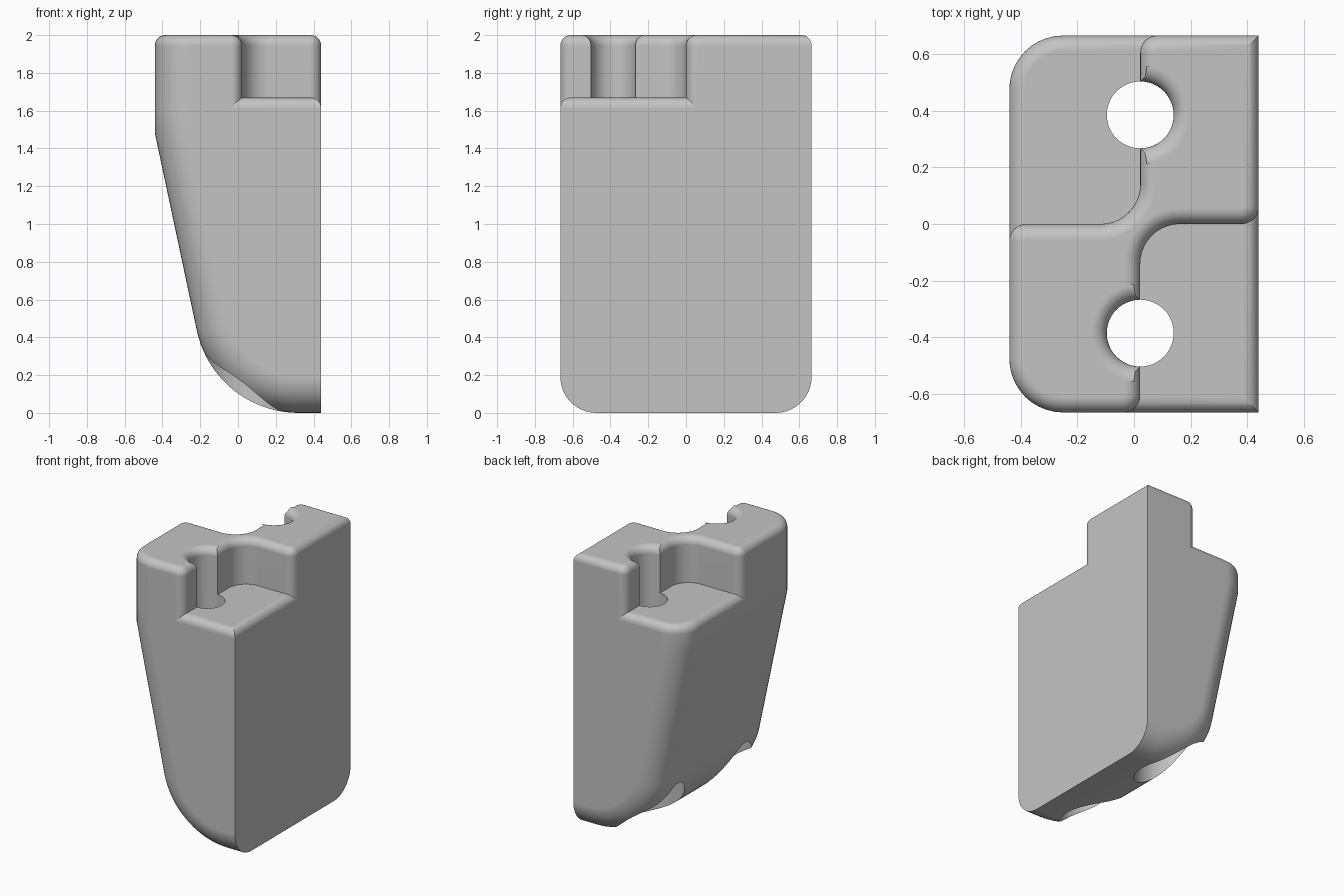
import bpy, bmesh
from math import sin, cos, radians

cube = bpy.data.objects.get("Cube")
if cube:
    bpy.data.objects.remove(cube, do_unlink=True)

X, Y = 0.44, 0.665            # half width and half depth
DECK, TOP = 1.67, 2.0         # low and high top levels
EDGE = 0.055                  # small rounding on the upper edges
ROUND = 0.19                  # large rounding of the body
MID, HOLE_Y = 0.022, 0.385    # hole axes
HOLE_R, BORE_R = 0.118, 0.23
BASE = DECK - EDGE            # level where the upper parts begin

grey = bpy.data.materials.new("plain_grey")
grey.use_nodes = True
grey.diffuse_color = (0.55, 0.55, 0.55, 1)
bsdf = next(n for n in grey.node_tree.nodes if n.type == "BSDF_PRINCIPLED")
bsdf.inputs["Base Color"].default_value = grey.diffuse_color


def arc(cx, cy, r, start, end, n=10):
    angles = [radians(start + (end - start) * i / n) for i in range(n + 1)]
    return [(cx + r * cos(a), cy + r * sin(a)) for a in angles]


def inset(outline, d):
    """Move every side of a counter-clockwise outline inward by d."""
    result = []
    for i, (x, y) in enumerate(outline):
        normals = []
        for (ax, ay), (bx, by) in ((outline[i - 1], (x, y)),
                                   ((x, y), outline[(i + 1) % len(outline)])):
            dx, dy = bx - ax, by - ay
            length = (dx * dx + dy * dy) ** 0.5
            normals.append((-dy / length, dx / length))
        (px, py), (qx, qy) = normals
        k = d / (1 + px * qx + py * qy)
        result.append((x + k * (px + qx), y + k * (py + qy)))
    return result


def skin(name, rings):
    """Closed mesh through a series of equal rings."""
    bm = bmesh.new()
    loops = [[bm.verts.new(p) for p in ring] for ring in rings]
    for a, b in zip(loops, loops[1:]):
        for i in range(len(a)):
            j = (i + 1) % len(a)
            bm.faces.new((a[i], a[j], b[j], b[i]))
    bm.faces.new(loops[0][::-1])
    bm.faces.new(loops[-1])
    bmesh.ops.recalc_face_normals(bm, faces=bm.faces[:])
    mesh = bpy.data.meshes.new(name)
    bm.to_mesh(mesh)
    bm.free()
    mesh.materials.append(grey)
    obj = bpy.data.objects.new(name, mesh)
    bpy.context.collection.objects.link(obj)
    return obj


def prism(name, outline, bottom, top, r=0, steps=8):
    """Upright block, with a rounded top edge when r is given."""
    rings = [[(x, y, bottom) for x, y in outline]]
    for i in range(steps + 1 if r else 1):
        a = radians(90 * i / steps)
        ring = inset(outline, r * (1 - cos(a))) if r else outline
        rings.append([(x, y, top - r + r * sin(a)) for x, y in ring])
    if r:
        rings.pop(0) if abs(top - r - bottom) < 1e-6 else None
    return skin(name, rings)


def activate(obj):
    bpy.ops.object.select_all(action="DESELECT")
    obj.select_set(True)
    bpy.context.view_layer.objects.active = obj


def cut(obj, cutters):
    activate(obj)
    for cutter in cutters:
        mod = obj.modifiers.new("cut", "BOOLEAN")
        mod.operation, mod.solver, mod.object = "DIFFERENCE", "EXACT", cutter
        bpy.ops.object.modifier_apply(modifier=mod.name)


def side_profile(d):
    """Tapered side outline, pulled in by d on its left and lower sides."""
    return ([(-X + d, BASE), (-X + d, 1.48 + 0.106 * d)]
            + arc(0.32, 0.55, 0.55 - d, 192, 270, 20)
            + [(X, d), (X, BASE)])


# Tapered body, rounded along its front and back rims
slices = []
for side in (-1, 1):
    for i in range(11):
        a = radians(9 * i if side > 0 else 9 * i - 90)
        y = side * (Y - ROUND) + ROUND * sin(a)
        slices.append([(x, y, z) for x, z in side_profile(ROUND * (1 - cos(a)))])
body = skin("tapered_body", slices)

# Low deck closing the body
deck_outline = (arc(-X + ROUND, -Y + ROUND, ROUND, 180, 270) + [(X, -Y), (X, Y)]
                + arc(-X + ROUND, Y - ROUND, ROUND, 90, 180))
deck = prism("low_deck", deck_outline, BASE, DECK, EDGE)

# Two diagonal raised blocks joined by a narrow neck, with bites at the holes
f, c = 0.06, 0.14
step_outline = (arc(-X + ROUND, -Y + ROUND, ROUND, 180, 270)
                + arc(MID - f, -Y + f, f, 270, 360)
                + arc(MID, -HOLE_Y, HOLE_R, 270, 90, 24)
                + arc(MID + c, -c, c, 180, 90)
                + arc(X - f, f, f, 270, 360)
                + [(X, Y)]
                + arc(MID + f, Y - f, f, 90, 180)
                + arc(MID, HOLE_Y, HOLE_R, 90, -90, 24)
                + arc(MID - c, c, c, 0, -90)
                + arc(-X + f, -f, f, 90, 180))
step = prism("raised_step", step_outline, BASE, TOP, EDGE)

# Screw holes with wide bores from below
holes, bores = [], []
for y in (-HOLE_Y, HOLE_Y):
    holes.append(prism("hole_cutter", arc(MID, y, HOLE_R, 90, 450, 48)[:-1], -0.2, 2.2))
    bores.append(prism("bore_cutter", arc(MID, y, BORE_R, 90, 450, 64)[:-1], -0.2, 0.55))
cut(body, holes + bores)
cut(deck, holes)
for cutter in holes + bores:
    bpy.data.objects.remove(cutter, do_unlink=True)

# Smooth rounded surfaces with crisp edges and flat large faces
for obj in (body, deck, step):
    activate(obj)
    bpy.ops.object.shade_smooth_by_angle(angle=radians(30))
    mod = obj.modifiers.new("flat_faces", "WEIGHTED_NORMAL")
    mod.keep_sharp = True
